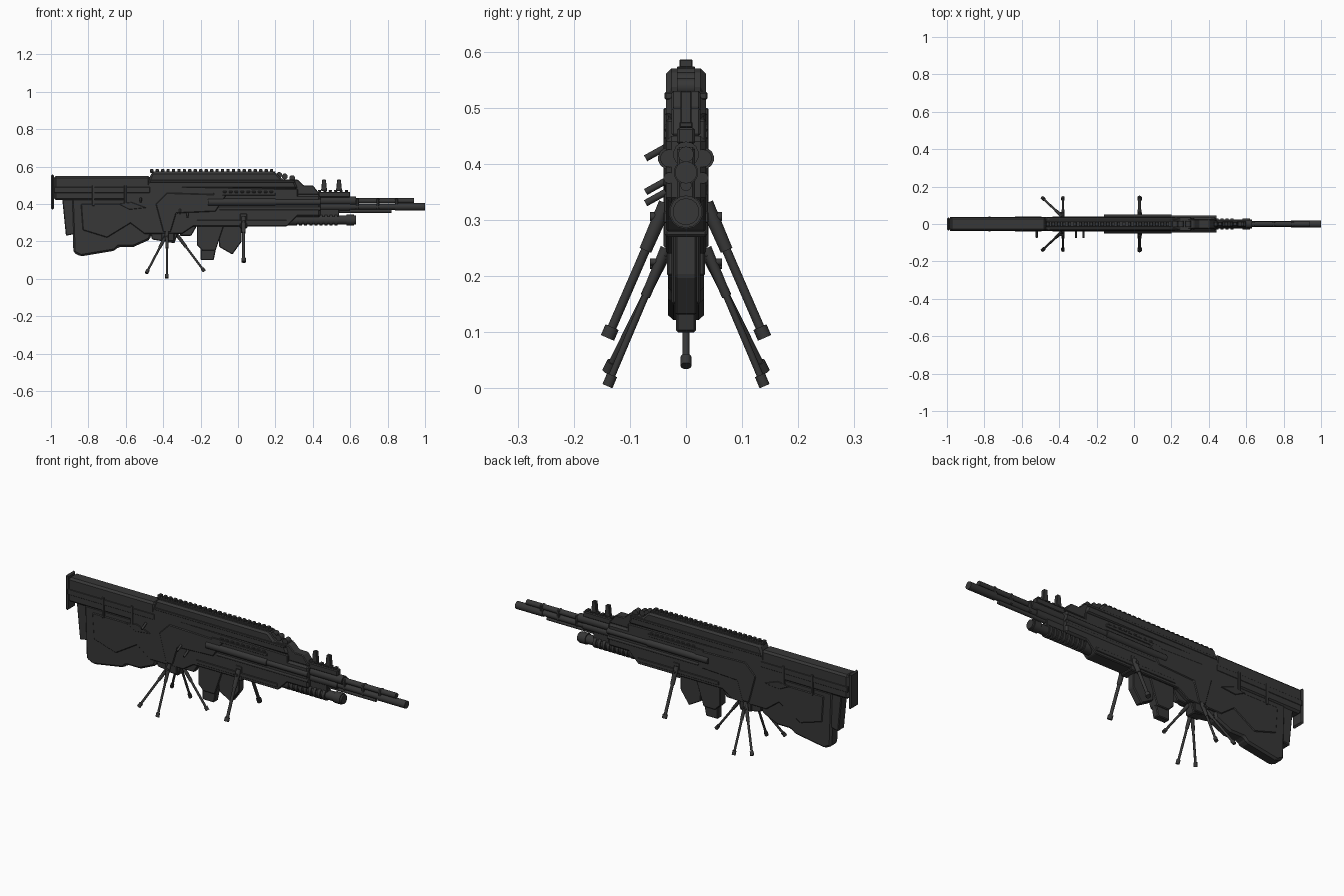
import bpy, bmesh
from mathutils import Vector

# Shared levels, widths and edge sizes
BUTT, MUZZLE = -1, 1
STOCK_FRONT, RAIL_FRONT, NOSE, GUARD_FRONT = -.47, .2, .32, .44
BELLY, SHOULDER, DECK = .28, .48, .57
BORE, UPPER_BORE, LAUNCHER = .385, .417, .315
HALF, SLIM = .036, .016
FINE, EDGE, SOFT = .002, .004, .01
SIDES = {"right": -1, "left": 1}

cube = bpy.data.objects.get("Cube")
if cube:
    bpy.data.objects.remove(cube, do_unlink=True)

gunmetal = bpy.data.materials.new("dark gunmetal")
gunmetal.use_nodes = True
colour = (.038, .038, .038, 1)
gunmetal.diffuse_color = colour
gunmetal.node_tree.nodes["Principled BSDF"].inputs["Base Color"].default_value = colour


def finish(name, bm):
    bmesh.ops.recalc_face_normals(bm, faces=bm.faces)
    mesh = bpy.data.meshes.new(name)
    bm.to_mesh(mesh)
    bm.free()
    mesh.materials.append(gunmetal)
    part = bpy.data.objects.new(name, mesh)
    bpy.context.collection.objects.link(part)
    return part


def plate(name, outline, half=HALF, bevel=EDGE, y=0):
    """Side outline in x and z, extruded across y and bevelled."""
    bm = bmesh.new()
    face = bm.faces.new([bm.verts.new((x, y - half, z)) for x, z in outline])
    grown = bmesh.ops.extrude_face_region(bm, geom=[face])["geom"]
    moved = [item for item in grown if isinstance(item, bmesh.types.BMVert)]
    bmesh.ops.translate(bm, vec=(0, half + half, 0), verts=moved)
    modifier = finish(name, bm).modifiers.new("edge bevel", "BEVEL")
    modifier.width = bevel
    modifier.limit_method = "ANGLE"


def block(name, back, front, low, high, half=HALF, bevel=EDGE, y=0):
    plate(name, [(back, low), (front, low), (front, high), (back, high)], half, bevel, y)


def row(name, back, front, count, low, high, half, y=0):
    """Evenly spaced teeth with gaps between them."""
    pitch = (front - back) / count
    for i in range(count):
        start = back + i * pitch
        block(f"{name}_{i}", start, start + pitch * .6, low, high, half, FINE, y)


def rod(name, start, end, radius, tip=None, sides=14):
    """Round bar or cone between two points."""
    start, end = Vector(start), Vector(end)
    axis = end - start
    bm = bmesh.new()
    bmesh.ops.create_cone(bm, cap_ends=True, segments=sides, depth=axis.length,
                          radius1=radius, radius2=tip or radius)
    matrix = axis.to_track_quat("Z", "Y").to_matrix().to_4x4()
    matrix.translation = (start + end) / 2
    bmesh.ops.transform(bm, matrix=matrix, verts=bm.verts)
    part = finish(name, bm)
    bpy.ops.object.select_all(action="DESELECT")
    bpy.context.view_layer.objects.active = part
    part.select_set(True)
    bpy.ops.object.shade_smooth_by_angle()


def tube(name, back, front, z, radius, y=0):
    rod(name, (back, y, z), (front, y, z), radius)


def leg(name, top, foot, radius):
    """Thick sleeve, thin telescopic bar and a rounded foot."""
    top, foot = Vector(top), Vector(foot)
    knee, ankle = top.lerp(foot, .35), top.lerp(foot, .92)
    rod(name + "_sleeve", top, knee, radius * 1.6, radius * 1.4)
    rod(name + "_bar", knee, ankle, radius)
    rod(name + "_foot", ankle, foot, radius * 1.6)
    pin = top.lerp(foot, .1)
    rod(name + "_pin", pin, pin + Vector((0, foot.y / 8, 0)), radius)


# Shoulder stock
block("butt_plate", BUTT, BUTT + SLIM, .37, .56, bevel=SOFT)
block("stock_upper", BUTT + SLIM, STOCK_FRONT, .42, .55, bevel=SOFT)
block("stock_spine", BUTT + SLIM, STOCK_FRONT, .46, .49, half=HALF + FINE, bevel=FINE)
plate("stock_heel", [(-.94, .43), (-.92, .23), (-.87, .24), (-.85, .43)], half=HALF - SOFT)
plate("stock_lower", [(-.89, .43), (-.88, .14), (-.84, .12), (-.66, .15), (-.64, .17), (-.56, .17),
                      (STOCK_FRONT, .21), (-.42, .43)], half=HALF - EDGE, bevel=SOFT)
plate("stock_cheek", [(-.84, .4), (-.83, .26), (-.7, .22), (-.52, .33), (-.52, .4)])
for position, x in {"rear": -.77, "front": -.6}.items():
    block(f"{position}_stock_strap", x - SOFT, x + EDGE, .39, .5, half=HALF + EDGE, bevel=FINE)

# Receiver and rail housing
plate("receiver", [(-.62, .33), (-.5, .24), (-.3, .24), (-.24, BELLY), (.26, BELLY), (NOSE, .34),
                   (NOSE, SHOULDER), (-.6, .5)])
plate("rail_housing", [(-.5, SHOULDER), (-.46, DECK), (RAIL_FRONT, DECK), (.24, .53), (.3, .53),
                       (NOSE, SHOULDER)], bevel=SOFT)
plate("lower_grip", [(-.48, .3), (-.46, .21), (-.34, .19), (-.3, .3)], half=HALF - SOFT)
plate("receiver_side_panel", [(-.44, .4), (-.4, .25), (-.36, .25), (-.33, .35), (-.12, .36),
                              (-.06, .45), (-.38, .46)], half=HALF + EDGE)
block("side_seam", STOCK_FRONT, NOSE - SLIM, .515, .528, half=HALF + FINE, bevel=FINE)

# Toothed top rail
block("top_rail", STOCK_FRONT, RAIL_FRONT, DECK - EDGE, DECK + EDGE, half=SLIM, bevel=FINE)
row("rail_tooth", STOCK_FRONT, RAIL_FRONT, 23, DECK, DECK + SLIM, half=SLIM - EDGE)

# Folded sights on the nose
for position, x in {"rear": .22, "middle": .25, "front": .29}.items():
    height = .61 - x / 4
    rod(f"{position}_sight_knob", (x, -SLIM, height), (x, SLIM, height), SLIM)
plate("nose_block", [(BELLY, .45), (BELLY, .53), (NOSE, .53), (.35, .5), (.4, .5), (GUARD_FRONT, .45)],
      half=HALF - SOFT)
block("front_rail", NOSE, .6, .435, .465, half=SLIM)
row("front_rail_tooth", .37, .6, 8, .465, .475, half=SLIM - EDGE)
for position, x in {"rear": .46, "front": .54}.items():
    plate(f"{position}_sight_post", [(x - SLIM, .47), (x - SOFT, .53), (x + SOFT, .53), (x + SLIM, .47)],
          half=SOFT, bevel=FINE)

# Barrels and rods
tube("barrel_sleeve", RAIL_FRONT, .6, BORE, .022)
tube("main_barrel", .6, MUZZLE, BORE, SLIM)
tube("muzzle", .84, MUZZLE, BORE, SLIM + EDGE)
tube("upper_barrel_sleeve", RAIL_FRONT, .63, UPPER_BORE, .023)
tube("upper_barrel", .6, .94, UPPER_BORE, SLIM - FINE)
tube("cleaning_rod", NOSE, .82, BORE - .023, SOFT)
tube("gas_tube", NOSE, .58, .445, SLIM)
for position, x in {"rear": .63, "middle": .74, "front": .84}.items():
    block(f"{position}_barrel_clamp", x, x + SLIM, .37, .43, half=SLIM)

# Handguard, with tubes and rails on both sides
block("handguard", -.2, GUARD_FRONT, .33, .45, bevel=SOFT)
for side, sign in SIDES.items():
    face, tube_y = sign * HALF, sign * .03
    tube(f"{side}_side_tube", -.16, RAIL_FRONT, .41, .02, tube_y)
    tube(f"{side}_side_tube_front", RAIL_FRONT, GUARD_FRONT, .41, SLIM, tube_y)
    tube(f"{side}_lower_tube", -.1, GUARD_FRONT, .375, SOFT, tube_y)
    block(f"{side}_side_rail", -.13, RAIL_FRONT, .445, .46, EDGE, FINE, face)
    row(f"{side}_side_tooth", -.08, RAIL_FRONT, 9, .46, .47, EDGE, face)
    block(f"{side}_lower_ledge", -.22, .26, .295, LAUNCHER, EDGE, FINE, face)
    plate(f"{side}_lever", [(-.64, .4), (-.58, .37), (-.49, .38), (-.57, .41)], EDGE, FINE, face)

# Launcher tube with ribbed sleeve
tube("launcher_sleeve", RAIL_FRONT, .3, LAUNCHER, .03)
tube("launcher_tube", .3, .63, LAUNCHER, .024)
tube("launcher_collar", .58, .62, LAUNCHER, .029)
for i in range(9):
    x = .3 + i * .027
    tube(f"launcher_rib_{i}", x, x + SLIM, LAUNCHER, .031)
block("launcher_cradle", 0, .25, BELLY, .34, half=HALF - EDGE)
block("launcher_bridge", .24, .54, LAUNCHER, BORE - SOFT, half=SLIM)

# Magazine and foregrip
plate("magazine_well", [(-.22, .3), (-.22, .18), (-.19, .15), (-.12, .15), (-.07, .3)], half=HALF - SOFT)
plate("magazine", [(-.2, .25), (-.2, .1), (-.13, .1), (-.1, .25)], half=SLIM + FINE)
plate("foregrip", [(-.11, .3), (-.1, .17), (-.03, .13), (.02, .2), (.02, .3)], half=SLIM + EDGE)
plate("trigger_guard", [(NOSE * -1, .3), (-.31, .23), (-.25, .23), (-.21, .3)], half=SLIM)

# Support legs and their mounts
for side, sign in SIDES.items():
    hip, spread = sign * HALF, sign * .14
    leg(f"{side}_front_leg", (.03, hip, .33), (.03, spread, .09), radius=.008)
    leg(f"{side}_middle_leg", (-.38, hip, .25), (-.38, spread, EDGE), radius=.006)
    leg(f"{side}_rear_leg", (-.38, hip, .24), (-.49, spread, .03), radius=.006)
leg("centre_leg", (-.33, 0, .24), (-.18, 0, .04), radius=.006)
block("front_leg_mount", SOFT, .05, .27, .35, half=HALF + FINE)
block("rear_leg_mount", -.41, -.34, .2, .26, half=HALF - FINE)

# Handles on the right side
for position, (x, z) in {"rear": (-.52, .42), "middle": (-.31, .36), "front": (-.27, .34)}.items():
    rod(f"{position}_bolt_handle", (x, -HALF, z + SOFT), (x, -HALF * 2, z - SOFT), EDGE + FINE)
